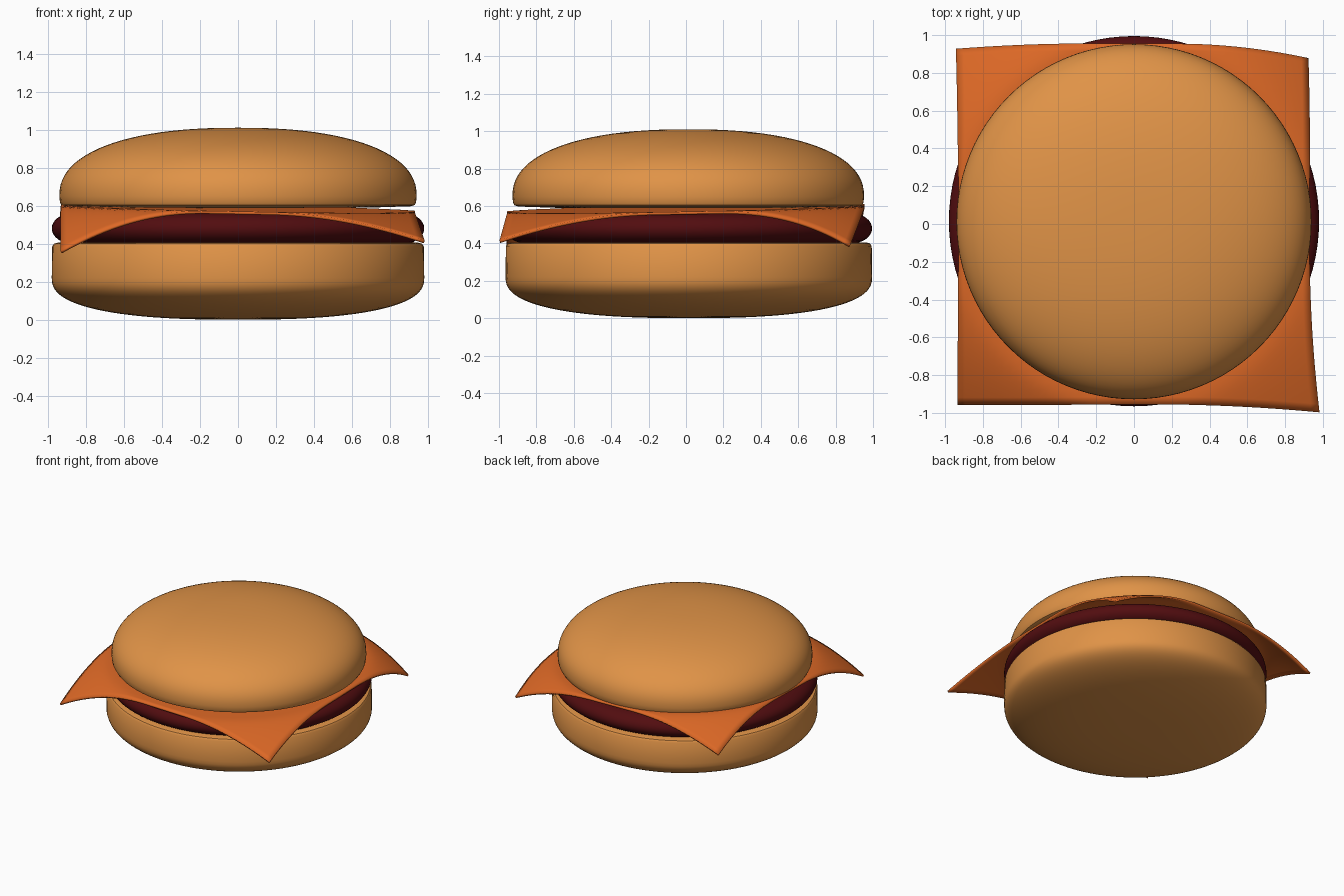
import bpy, bmesh, math

cube = bpy.data.objects.get("Cube")
if cube:
    bpy.data.objects.remove(cube, do_unlink=True)


def material(name, rgb):
    m = bpy.data.materials.new(name)
    m.use_nodes = True
    m.diffuse_color = (*rgb, 1)
    bsdf = next(n for n in m.node_tree.nodes if n.type == 'BSDF_PRINCIPLED')
    bsdf.inputs["Base Color"].default_value = (*rgb, 1)
    bsdf.inputs["Roughness"].default_value = 0.7
    return m


bread = material("toasted bread", (0.745, 0.292, 0.063))
meat = material("dark meat", (0.084, 0.004, 0.005))
orange = material("orange cheese", (0.716, 0.138, 0.019))


def finish(bm, name, mat, y=0.0):
    bmesh.ops.recalc_face_normals(bm, faces=bm.faces)
    mesh = bpy.data.meshes.new(name)
    bm.to_mesh(mesh)
    bm.free()
    mesh.materials.append(mat)
    ob = bpy.data.objects.new(name, mesh)
    ob.location.y = y
    bpy.context.collection.objects.link(ob)
    bpy.ops.object.select_all(action='DESELECT')
    ob.select_set(True)
    bpy.context.view_layer.objects.active = ob
    bpy.ops.object.shade_smooth_by_angle(angle=math.radians(40))
    return ob


def lathe(name, profile, mat, y):
    """Revolve an (r, z) profile around the vertical axis."""
    bm = bmesh.new()
    verts = [bm.verts.new((r, 0, z)) for r, z in profile]
    edges = [bm.edges.new(pair) for pair in zip(verts, verts[1:])]
    bmesh.ops.spin(bm, geom=verts + edges, cent=(0, 0, 0), axis=(0, 0, 1),
                   angle=math.tau, steps=96, use_duplicate=False)
    bmesh.ops.remove_doubles(bm, verts=bm.verts, dist=1e-4)
    return finish(bm, name, mat, y)


def curve(radius, z, height, power, steps=24):
    """Superellipse quarter from the rim (radius, z) to the axis."""
    angles = [math.pi / 2 * i / steps for i in range(steps + 1)]
    return [(radius * max(math.cos(a), 0) ** (2 / power) if a < 1.57 else 0,
             z + height * math.sin(a) ** (2 / power)) for a in angles]


# Buns: a domed crown and a heel rounded underneath
lathe("top_bun", [(0, 0.588), (0.7, 0.59), (0.91, 0.597), (0.93, 0.604), (0.937, 0.618)]
      + curve(0.94, 0.65, 0.36, 2.3), bread, 0.012)
lathe("bottom_bun", [(0, 0.405), (0.95, 0.405), (0.968, 0.4), (0.978, 0.385)]
      + curve(0.98, 0.22, -0.22, 2.5), bread, 0.015)

# Patty: flat disc with a rounded rim
rim = [math.pi * (i / 16 - 0.5) for i in range(17)]
lathe("patty", [(0, 0.4)] + [(0.87 + 0.11 * math.cos(a), 0.48 + 0.08 * math.sin(a))
                             for a in rim] + [(0, 0.56)], meat, 0.015)

# Cheese: square sheet, slightly tilted, with each corner drooping by its own amount
# corner sign (x, y): shift x, shift y, drop
corners = {(-1, -1): (0, 0, 0.225), (1, -1): (0.05, -0.04, 0.135),
           (1, 1): (-0.01, -0.08, 0.195), (-1, 1): (-0.01, -0.03, 0.185)}
bm = bmesh.new()
bmesh.ops.create_grid(bm, x_segments=48, y_segments=48, size=1)
for v in bm.verts:
    x, y, _ = v.co
    dx, dy, drop = corners[(1 if x > 0 else -1, 1 if y > 0 else -1)]
    bend = max(0, (math.hypot(x, y) - 1.02) / (math.sqrt(2) - 1.02)) ** 1.35
    v.co = (0.93 * x + dx * bend, 0.955 * y + dy * bend,
            0.58 - 0.018 * x + 0.018 * y - drop * bend)
cheese = finish(bm, "cheese_slice", orange)
solid = cheese.modifiers.new("thickness", 'SOLIDIFY')
solid.thickness = 0.015
solid.offset = 0
